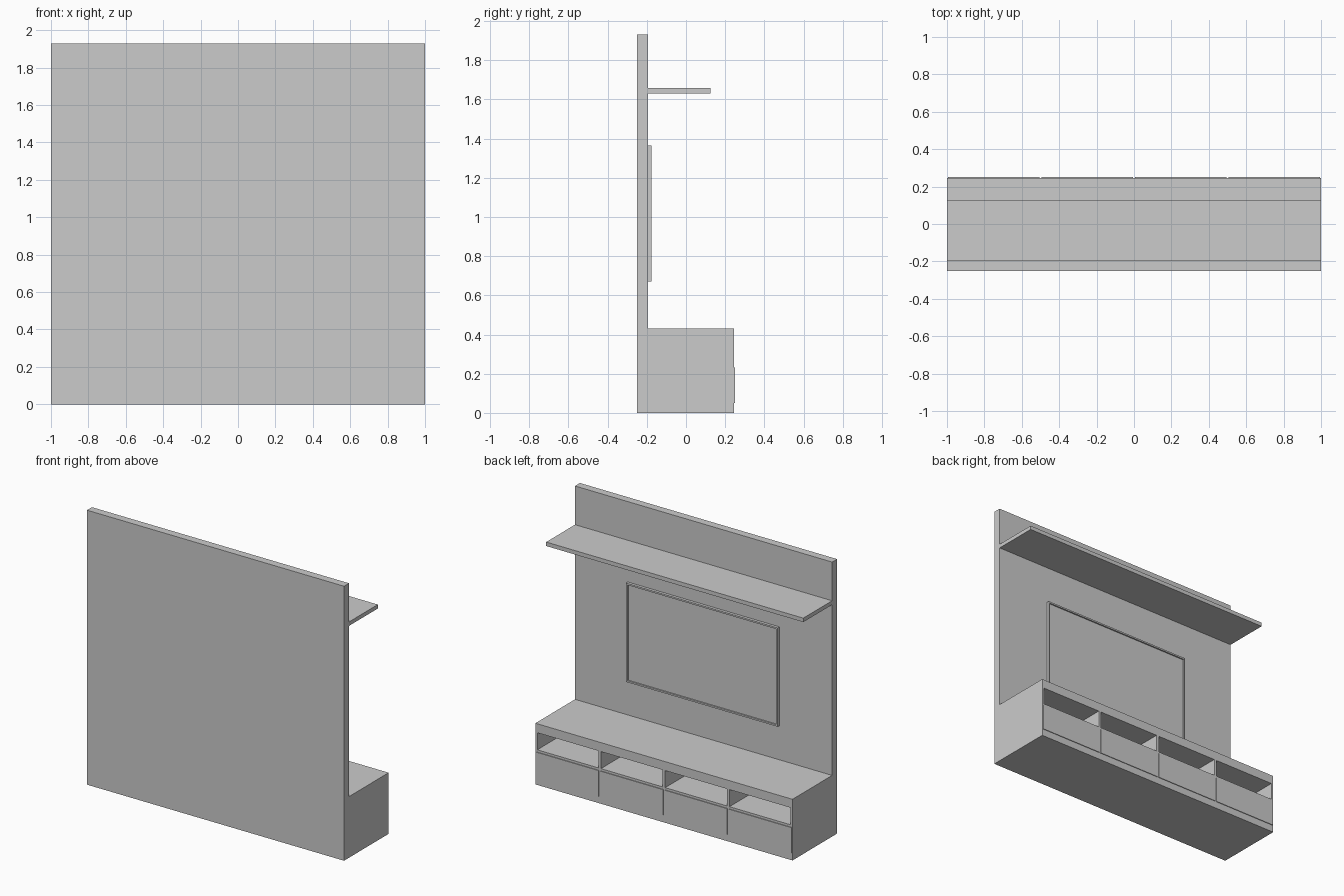
import bpy, bmesh

if "Cube" in bpy.data.objects:
    bpy.data.objects.remove(bpy.data.objects["Cube"])

WALL_Y = -0.195    # room-side face of the back panel
FRONT_Y = 0.245    # front face of the cabinet


def link(name, bm):
    bmesh.ops.recalc_face_normals(bm, faces=bm.faces)
    mesh = bpy.data.meshes.new(name)
    bm.to_mesh(mesh)
    bm.free()
    ob = bpy.data.objects.new(name, mesh)
    bpy.context.collection.objects.link(ob)
    return ob


def box_bm(x, y, z):
    bm = bmesh.new()
    bmesh.ops.create_cube(bm, size=1)
    for v in bm.verts:
        v.co = [r[0] if c < 0 else r[1] for c, r in zip(v.co, (x, y, z))]
    return bm


def box(name, x, y, z):
    return link(name, box_bm(x, y, z))


# Back panel and cabinet: one side profile extruded across the full width
profile = [(-0.25, 0), (FRONT_Y, 0), (FRONT_Y, 0.43), (WALL_Y, 0.43),
           (WALL_Y, 1.93), (-0.25, 1.93)]
bm = bmesh.new()
face = bm.faces.new([bm.verts.new((-1, y, z)) for y, z in profile])
ext = bmesh.ops.extrude_face_region(bm, geom=[face])
bmesh.ops.translate(bm, vec=(2, 0, 0),
                    verts=[g for g in ext["geom"] if isinstance(g, bmesh.types.BMVert)])
body = link("panel_and_cabinet", bm)

# Four open bays cut into the cabinet, one drawer front under each
for i, cx in enumerate((-0.75, -0.25, 0.25, 0.75)):
    x0 = cx - (0.235 if i == 0 else 0.24)
    x1 = cx + (0.235 if i == 3 else 0.24)
    cutter = box(f"bay_cutter_{i + 1}", (x0, x1), (WALL_Y, 0.3), (0.247, 0.367))
    cutter.hide_render = True
    cutter.hide_viewport = True
    cutter.display_type = 'WIRE'
    cut = body.modifiers.new(f"bay_{i + 1}", 'BOOLEAN')
    cut.operation = 'DIFFERENCE'
    cut.solver = 'EXACT'
    cut.object = cutter
    box(f"drawer_front_{i + 1}", (cx - 0.245, cx + 0.245), (FRONT_Y, 0.25), (0.05, 0.231))

# Upper shelf
box("upper_shelf", (-1, 1), (WALL_Y, 0.125), (1.63, 1.658))

# Television: thin slab with a recessed screen
bm = box_bm((-0.59, 0.59), (WALL_Y, -0.175), (0.67, 1.365))
bm.faces.ensure_lookup_table()
screen = max(bm.faces, key=lambda f: f.calc_center_median().y)
bmesh.ops.inset_region(bm, faces=[screen], thickness=0.016)
rim = bmesh.ops.extrude_face_region(bm, geom=[screen])
bmesh.ops.translate(bm, vec=(0, -0.01, 0),
                    verts=[g for g in rim["geom"] if isinstance(g, bmesh.types.BMVert)])
if screen.is_valid:
    bmesh.ops.delete(bm, geom=[screen], context='FACES_ONLY')
link("television", bm)
